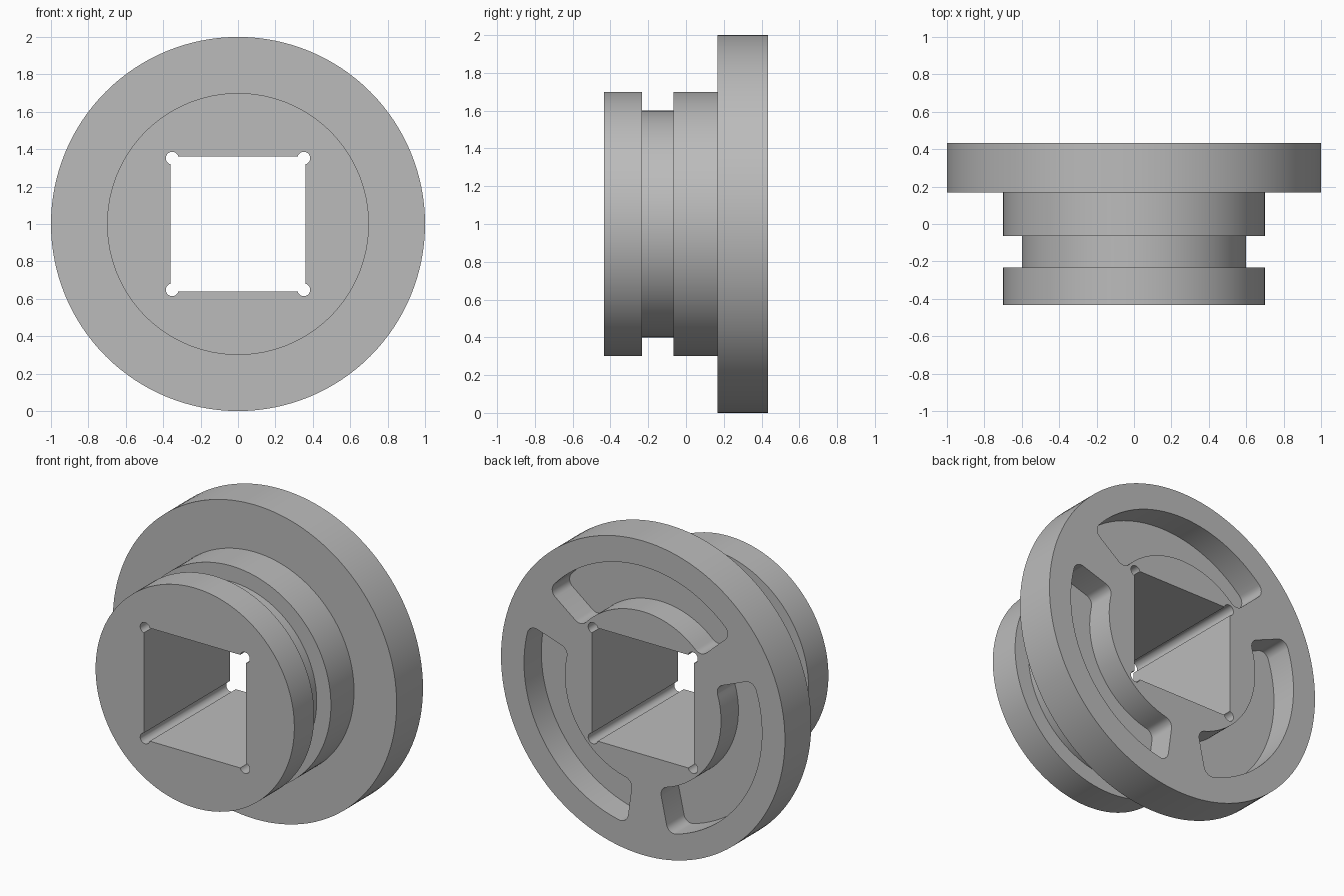
import bpy
import bmesh
from math import sin, cos, asin, acos, radians, pi, tau

if "Cube" in bpy.data.objects:
    bpy.data.objects.remove(bpy.data.objects["Cube"], do_unlink=True)

CENTRE_Z = 1.0
FRONT, BACK = -0.433, 0.433

grey = bpy.data.materials.new("plain_grey")
grey.use_nodes = True
grey.diffuse_color = (0.5, 0.5, 0.5, 1)
grey.node_tree.nodes["Principled BSDF"].inputs["Base Color"].default_value = (0.5, 0.5, 0.5, 1)


def arc(cx, cz, r, start, end, steps):
    """Points along an arc, angles in radians."""
    return [(cx + r * cos(start + (end - start) * i / steps),
             cz + r * sin(start + (end - start) * i / steps)) for i in range(steps + 1)]


def loft(name, sections):
    """Bridge equal-length (x, z) outlines placed at given y values and cap the ends."""
    bm = bmesh.new()
    rings = [[bm.verts.new((x, y, z + CENTRE_Z)) for x, z in pts] for y, pts in sections]
    n = len(rings[0])
    for a, b in zip(rings, rings[1:]):
        for i in range(n):
            j = (i + 1) % n
            bm.faces.new((a[i], a[j], b[j], b[i]))
    bm.faces.new(rings[0][::-1])
    bm.faces.new(rings[-1])
    bmesh.ops.recalc_face_normals(bm, faces=bm.faces)
    mesh = bpy.data.meshes.new(name)
    bm.to_mesh(mesh)
    bm.free()
    obj = bpy.data.objects.new(name, mesh)
    bpy.context.collection.objects.link(obj)
    mesh.materials.append(grey)
    return obj


def cut(target, cutter):
    """Subtract the cutter and discard it."""
    cutter.hide_render = True
    mod = target.modifiers.new("cut", 'BOOLEAN')
    mod.operation = 'DIFFERENCE'
    mod.solver = 'EXACT'
    mod.object = cutter
    bpy.ops.object.modifier_apply(modifier=mod.name)
    bpy.data.objects.remove(cutter, do_unlink=True)


def square_outline(half, corner, r):
    """Square with a round relief in each corner."""
    swing = acos((half - corner) / r)
    pts = []
    for k in range(4):
        turn = k * pi / 2
        c, s = cos(turn), sin(turn)
        cx, cz = corner * (c - s), corner * (s + c)
        pts += arc(cx, cz, r, turn - swing, turn + pi / 2 + swing, 20)
    return pts


def slot_outline(r_in, r_out, a0, a1, f):
    """Curved slot with radial ends and filleted corners."""
    ro, ri = r_out - f, r_in + f
    oo, oi = asin(f / ro), asin(f / ri)

    def fillet(radius, angle, start, end):
        return arc(radius * cos(angle), radius * sin(angle), f, start, end, 8)

    pts = fillet(ro, a0 + oo, a0 - pi / 2, a0 + oo)
    pts += arc(0, 0, r_out, a0 + oo, a1 - oo, 40)[1:-1]
    pts += fillet(ro, a1 - oo, a1 - oo, a1 + pi / 2)
    pts += fillet(ri, a1 - oi, a1 + pi / 2, a1 - oi + pi)
    pts += arc(0, 0, r_in, a1 - oi, a0 + oi, 40)[1:-1]
    pts += fillet(ri, a0 + oi, a0 + oi + pi, a0 + 3 * pi / 2)
    return pts


# Turned body: front collar, groove, rear collar, flange
profile = [(FRONT, 0.7), (-0.233, 0.7), (-0.233, 0.6), (-0.065, 0.6),
           (-0.065, 0.7), (0.168, 0.7), (0.168, 1.0), (BACK, 1.0)]
body = loft("flanged_hub", [(y, arc(0, 0, r, 0, tau, 128)[:-1]) for y, r in profile])
bpy.ops.object.select_all(action='DESELECT')
body.select_set(True)
bpy.context.view_layer.objects.active = body

# Square through-hole with corner reliefs
hole = square_outline(0.36, 0.352, 0.034)
cut(body, loft("square_hole_cutter", [(FRONT - 0.1, hole), (BACK + 0.1, hole)]))

# Three curved pockets in the back of the flange
for k in range(3):
    start = radians(42.3 + 120 * k)
    outline = [(-u, z) for u, z in slot_outline(0.55, 0.838, start, start + radians(100), 0.055)]
    cut(body, loft("pocket_cutter", [(BACK - 0.175, outline), (BACK + 0.1, outline)]))

bpy.ops.object.shade_smooth_by_angle(angle=radians(30))
